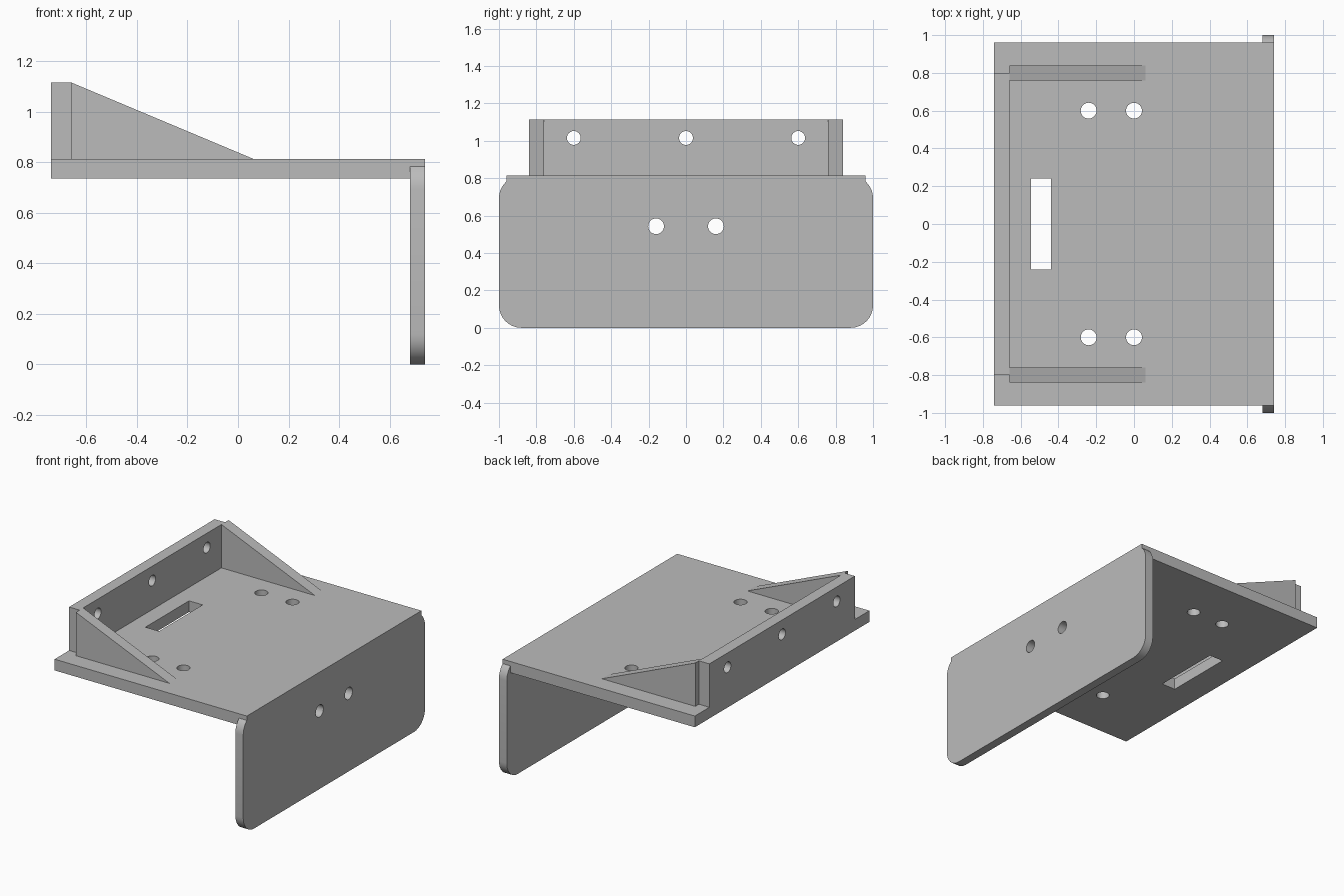
import bpy, bmesh
from math import sin, cos, asin, pi
from mathutils import Vector

cube = bpy.data.objects.get("Cube")
if cube:
    bpy.data.objects.remove(cube, do_unlink=True)

grey = bpy.data.materials.new("plain grey")
grey.use_nodes = True
colour = (0.5, 0.5, 0.5, 1)
grey.diffuse_color = colour
grey.node_tree.nodes["Principled BSDF"].inputs["Base Color"].default_value = colour

DECK_LOW, DECK_TOP, WALL_TOP = 0.735, 0.813, 1.115
BACK, WALL_IN, FLANGE_IN, FRONT = -0.74, -0.66, 0.68, 0.74
DECK_Y = 0.96


def prism(name, points, direction):
    """Extrude a flat outline along a direction into a solid."""
    bm = bmesh.new()
    face = bm.faces.new([bm.verts.new(p) for p in points])
    ext = bmesh.ops.extrude_face_region(bm, geom=[face])
    verts = [v for v in ext["geom"] if isinstance(v, bmesh.types.BMVert)]
    bmesh.ops.translate(bm, verts=verts, vec=Vector(direction))
    bmesh.ops.recalc_face_normals(bm, faces=bm.faces)
    mesh = bpy.data.meshes.new(name)
    bm.to_mesh(mesh)
    bm.free()
    mesh.materials.append(grey)
    obj = bpy.data.objects.new(name, mesh)
    bpy.context.collection.objects.link(obj)
    return obj


def box(name, x0, x1, y0, y1, z0, z1):
    base = [(x0, y0, z0), (x1, y0, z0), (x1, y1, z0), (x0, y1, z0)]
    return prism(name, base, (0, 0, z1 - z0))


def cut(target, cutter):
    cutter.hide_render = True
    cutter.hide_viewport = True
    mod = target.modifiers.new(cutter.name, 'BOOLEAN')
    mod.operation = 'DIFFERENCE'
    mod.solver = 'EXACT'
    mod.object = cutter


def drill(target, name, centre, radius, axis):
    """Bore a round hole through the target along x or z."""
    x, y, z = centre
    ring = []
    for i in range(32):
        a, b = radius * cos(i * pi / 16), radius * sin(i * pi / 16)
        ring.append((x + a, y + b, z - 0.1) if axis == 'z' else (x - 0.1, y + a, z + b))
    cut(target, prism(name, ring, (0, 0, 0.2) if axis == 'z' else (0.2, 0, 0)))


def apply_cuts(target):
    """Bake the cuts into the mesh and remove the cutters."""
    bpy.context.view_layer.update()
    graph = bpy.context.evaluated_depsgraph_get()
    mesh = bpy.data.meshes.new_from_object(target.evaluated_get(graph))
    cutters = [m.object for m in target.modifiers]
    target.modifiers.clear()
    target.data = mesh
    for c in cutters:
        bpy.data.objects.remove(c, do_unlink=True)


# Deck with four mounting holes and a cable slot
deck = box("deck", BACK, FLANGE_IN, -DECK_Y, DECK_Y, DECK_LOW, DECK_TOP)
for x in (-0.24, 0):
    for y in (-0.6, 0.6):
        drill(deck, "deck_hole_cutter", (x, y, DECK_LOW), 0.042, 'z')
cut(deck, box("slot_cutter", -0.545, -0.44, -0.24, 0.24, 0.6, 0.9))
apply_cuts(deck)

# Hanging flange: rounded corners, the upper ones running into the deck edge
R = 0.12
low, high = R, DECK_TOP - R
meet = asin((R - 1 + DECK_Y) / R)     # angle from vertical where arc meets deck
half = [(1 - R + R * sin(i * pi / 16), low - R * cos(i * pi / 16)) for i in range(9)]
half += [(1 - R + R * cos(t), high + R * sin(t))
         for t in [(pi / 2 - meet) * i / 5 for i in range(6)]]
half.append((DECK_Y, DECK_TOP))
outline = half + [(-y, z) for y, z in reversed(half)]
flange = prism("flange", [(FLANGE_IN, y, z) for y, z in outline], (FRONT - FLANGE_IN, 0, 0))
for y in (-0.16, 0.16):
    drill(flange, "flange_hole_cutter", (FRONT, y, 0.543), 0.042, 'x')
apply_cuts(flange)

# Upright wall with three holes
wall = box("upright_wall", BACK, WALL_IN, -0.8, 0.8, DECK_TOP, WALL_TOP)
for y in (-0.6, 0, 0.6):
    drill(wall, "wall_hole_cutter", (BACK, y, 1.015), 0.037, 'x')
apply_cuts(wall)

# Triangular gussets bracing both ends of the wall
for side, y in (("left", 0.76), ("right", -0.84)):
    prism(side + "_gusset", [(WALL_IN, y, DECK_TOP), (0.06, y, DECK_TOP),
                             (WALL_IN, y, WALL_TOP)], (0, 0.08, 0))

# Smooth the bores and rounded corners, keep the other edges sharp
bpy.ops.object.select_all(action='DESELECT')
for obj in (deck, flange, wall):
    obj.select_set(True)
bpy.context.view_layer.objects.active = deck
bpy.ops.object.shade_smooth_by_angle(angle=pi / 6)
